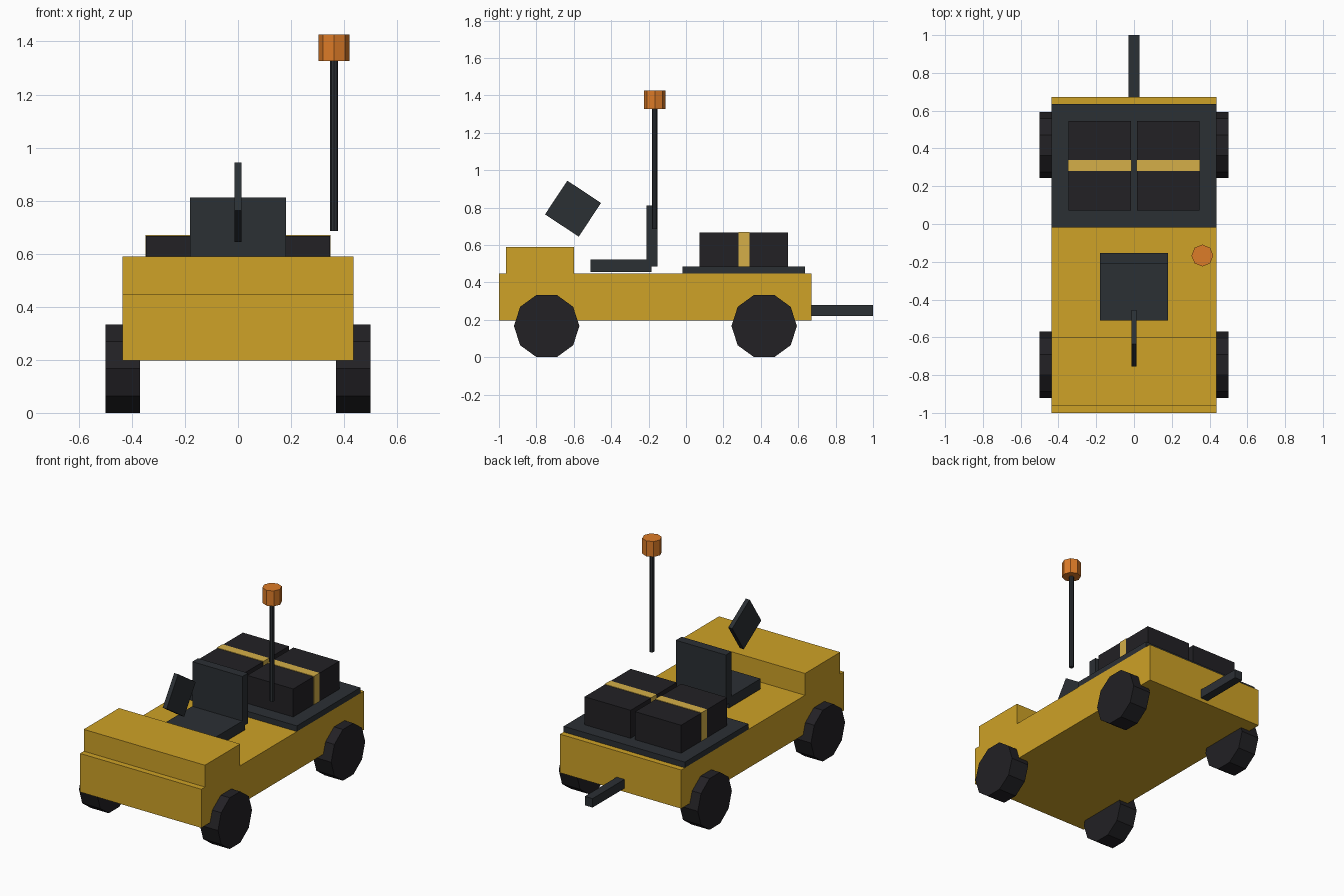
import bpy
from math import radians, pi

if "Cube" in bpy.data.objects:
    bpy.data.objects.remove(bpy.data.objects["Cube"])


def material(name, rgb):
    m = bpy.data.materials.new(name)
    m.diffuse_color = (*rgb, 1)
    m.use_nodes = True
    m.node_tree.nodes["Principled BSDF"].inputs["Base Color"].default_value = m.diffuse_color
    return m


YELLOW = material("yellow_paint", (0.62, 0.36, 0.02))
GREY = material("dark_grey", (0.024, 0.029, 0.034))
BLACK = material("black", (0.016, 0.015, 0.018))
STRAP = material("strap_yellow", (0.66, 0.43, 0.065))
ORANGE = material("beacon_orange", (0.72, 0.2, 0.021))


def box(name, x, y, z, mat, tilt=0):
    """Box from (min, max) ranges, optionally tilted about x."""
    spans = (x, y, z)
    bpy.ops.mesh.primitive_cube_add(size=1, location=[(a + b) / 2 for a, b in spans])
    ob = bpy.context.object
    ob.name = name
    ob.scale = [b - a for a, b in spans]
    bpy.ops.object.transform_apply(location=False, rotation=False, scale=True)
    ob.rotation_euler.x = radians(tilt)
    ob.data.materials.append(mat)
    return ob


def cylinder(name, sides, radius, depth, loc, mat, rot=(0, 0, 0)):
    bpy.ops.mesh.primitive_cylinder_add(vertices=sides, radius=radius, depth=depth,
                                        location=loc, rotation=rot)
    ob = bpy.context.object
    ob.name = name
    ob.data.materials.append(mat)
    return ob


# Chassis, hood and rear deck
box("body", (-0.436, 0.436), (-1, 0.672), (0.197, 0.448), YELLOW)
box("hood", (-0.436, 0.436), (-0.962, -0.6), (0.448, 0.59), YELLOW)
box("cargo_deck", (-0.436, 0.436), (-0.018, 0.635), (0.448, 0.485), GREY)
box("tow_bar", (-0.028, 0.028), (0.66, 1), (0.22, 0.278), GREY)

# Seat
box("seat", (-0.18, 0.18), (-0.51, -0.185), (0.455, 0.522), GREY)
box("seat_back", (-0.18, 0.18), (-0.212, -0.153), (0.485, 0.812), GREY)

# Tilted steering plate
box("steering_plate", (-0.014, 0.014), (-0.712, -0.496), (0.686, 0.902), GREY, -33.5)

# Ten-sided wheels
for side, sx in (("left", -1), ("right", 1)):
    for end, y in (("front", -0.745), ("rear", 0.418)):
        cylinder(f"{end}_{side}_wheel", 10, 0.175, 0.13, (sx * 0.435, y, 0.1665),
                 BLACK, (0, pi / 2, 0))

# Strapped cargo cases
for side, sx in (("left", -1), ("right", 1)):
    xs = sorted((sx * 0.016, sx * 0.347))
    box(f"{side}_case", xs, (0.072, 0.546), (0.485, 0.667), BLACK)
    box(f"{side}_strap", (xs[0] - 0.002, xs[1] + 0.002), (0.281, 0.339),
        (0.485, 0.67), STRAP)

# Beacon on its mast
cylinder("mast", 8, 0.0145, 0.645, (0.362, -0.167, 1.0075), GREY)
cylinder("beacon", 8, 0.058, 0.1, (0.362, -0.167, 1.376), ORANGE)
